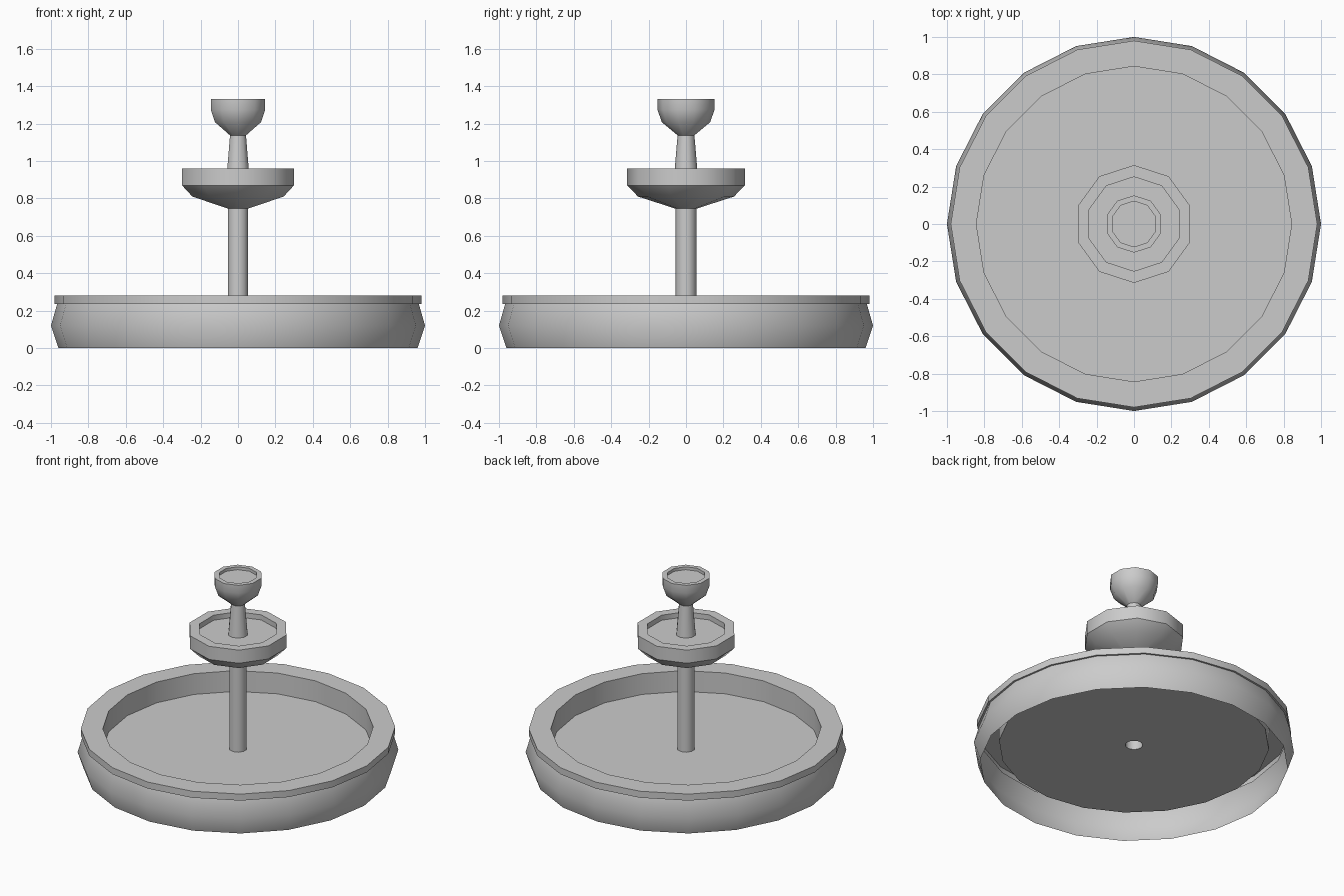
import bpy, bmesh, math

if "Cube" in bpy.data.objects:
    bpy.data.objects.remove(bpy.data.objects["Cube"])


def lathe(name, profile, sides, start=0.0, sharp=40):
    """Spin an (r, z) profile around z; profile runs up the outside, then inwards."""
    bm = bmesh.new()
    rings = []
    for r, z in profile:
        ring = []
        for i in range(sides):
            a = start + 2 * math.pi * i / sides
            ring.append(bm.verts.new((r * math.cos(a), r * math.sin(a), z)))
        rings.append(ring)
    for lo, hi in zip(rings, rings[1:]):
        for i in range(sides):
            j = (i + 1) % sides
            bm.faces.new((lo[i], lo[j], hi[j], hi[i]))
    # merges the points of any ring with zero radius
    bmesh.ops.remove_doubles(bm, verts=bm.verts, dist=1e-5)
    bm.normal_update()
    for f in bm.faces:
        f.smooth = True
    for e in bm.edges:
        if len(e.link_faces) == 2:
            e.smooth = e.calc_face_angle() < math.radians(sharp)
    mesh = bpy.data.meshes.new(name)
    bm.to_mesh(mesh)
    bm.free()
    obj = bpy.data.objects.new(name, mesh)
    bpy.context.collection.objects.link(obj)
    return obj


UP = math.pi / 2  # ten-sided parts have a corner on the y axis

# Large basin, open underneath, with overhanging rim and floor around the post
lathe("basin", [(0.96, 0), (1.0, 0.12), (0.967, 0.235), (0.98, 0.235),
                (0.98, 0.28), (0.843, 0.28), (0.843, 0.137), (0.054, 0.137)], 20)

# Lower post, open at the bottom
lathe("post", [(0.056, 0.137), (0.056, 0.745)], 10, UP)

# Middle bowl
lathe("middle_bowl", [(0.056, 0.745), (0.257, 0.81), (0.315, 0.87), (0.315, 0.96),
                      (0.252, 0.96), (0.252, 0.925), (0.061, 0.925)], 10, UP)

# Tapered stem
lathe("stem", [(0.063, 0.925), (0.045, 1.137)], 10, UP)

# Top cup
lathe("top_cup", [(0.045, 1.137), (0.129, 1.207), (0.153, 1.275), (0.153, 1.33),
                  (0.122, 1.33), (0.122, 1.31), (0, 1.31)], 10, UP)
